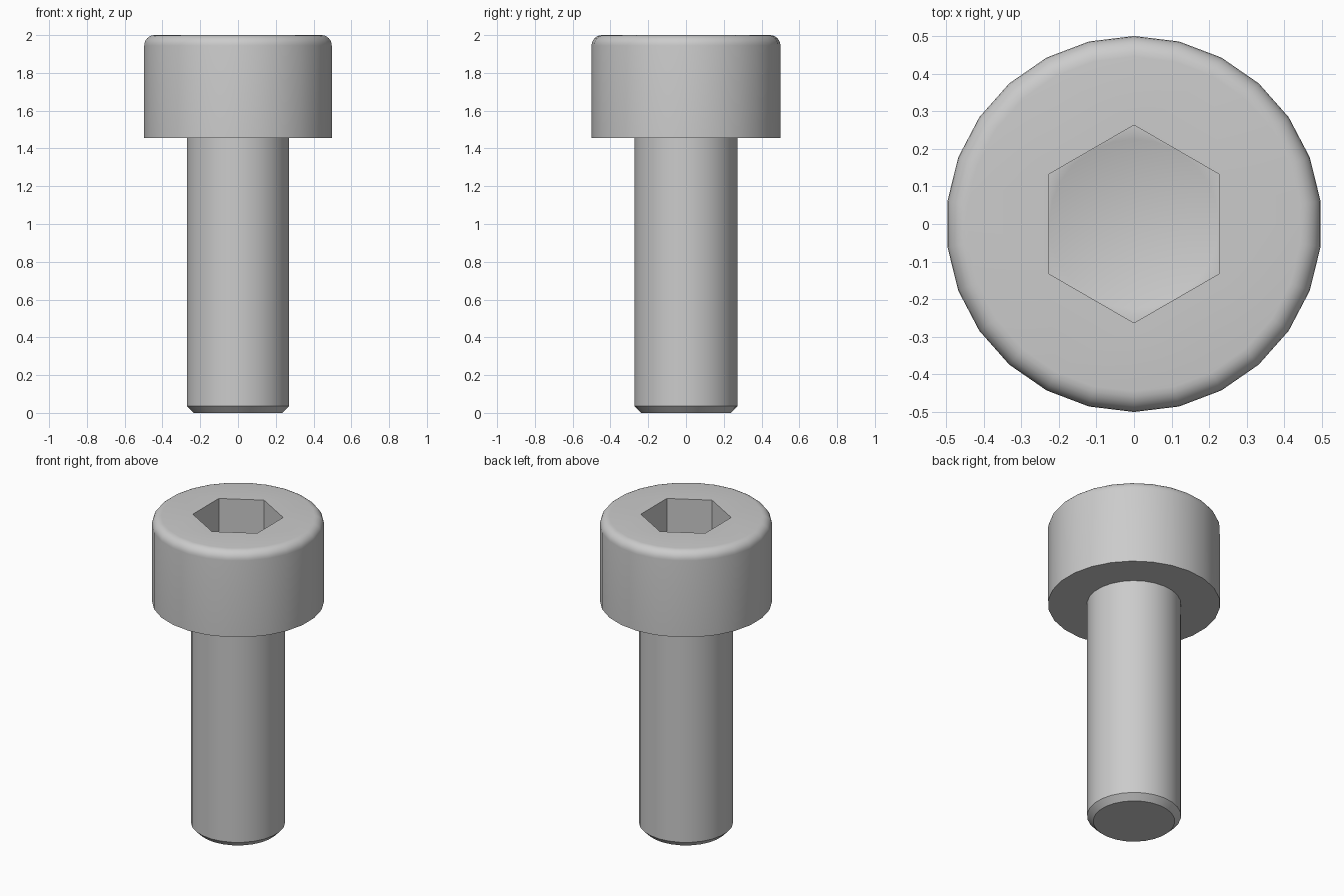
import bpy
import bmesh
from math import sin, cos, pi, radians

HEAD_R, SHANK_R, FILLET, CHAMFER = 0.5, 0.273, 0.055, 0.036
TOP, HEAD_BASE, FLOOR, CONE_TIP = 2.0, 1.455, 1.76, 1.63
HEX_R, DRILL_R = 0.263, 0.226
SEGMENTS = 26

old = bpy.data.objects.get("Cube")
if old:
    bpy.data.objects.remove(old, do_unlink=True)

steel = bpy.data.materials.new("Steel grey")
steel.use_nodes = True
colour = (0.6, 0.6, 0.6, 1)
steel.diffuse_color = colour
steel.node_tree.nodes["Principled BSDF"].inputs["Base Color"].default_value = colour

bm = bmesh.new()


def ring(radius, z, count):
    """Circle of vertices with one vertex on the y axis."""
    steps = [2 * pi * i / count for i in range(count)]
    return [bm.verts.new((radius * sin(a), radius * cos(a), z)) for a in steps]


def wall(low, high):
    """Quads between two rings of equal count."""
    for i in range(len(low)):
        j = (i + 1) % len(low)
        bm.faces.new((low[i], low[j], high[j], high[i]))


def loop_edges(loop):
    return [bm.edges.get((loop[i - 1], loop[i])) or bm.edges.new((loop[i - 1], loop[i]))
            for i in range(len(loop))]


def flat_between(outer, inner):
    """Flat upward face with a hole in it."""
    bmesh.ops.triangle_fill(bm, use_beauty=True, normal=(0, 0, 1),
                            edges=loop_edges(outer) + loop_edges(inner))


# Shank with chamfered tip, underside of the head, head side and rounded rim
profile = [(SHANK_R - CHAMFER, 0), (SHANK_R, CHAMFER),
           (SHANK_R, HEAD_BASE), (HEAD_R, HEAD_BASE)]
for k in range(7):
    a = k / 6 * pi / 2
    profile.append((HEAD_R - FILLET * (1 - cos(a)), TOP - FILLET * (1 - sin(a))))
rings = [ring(r, z, SEGMENTS) for r, z in profile]
for low, high in zip(rings, rings[1:]):
    wall(low, high)
bm.faces.new(rings[0])

# Hexagonal socket
hex_floor, hex_rim = ring(HEX_R, FLOOR, 6), ring(HEX_R, TOP, 6)
wall(hex_floor, hex_rim)
flat_between(rings[-1], hex_rim)

# Conical drill point at the bottom of the socket
drill = ring(DRILL_R, FLOOR, 24)
flat_between(hex_floor, drill)
tip = bm.verts.new((0, 0, CONE_TIP))
for i in range(len(drill)):
    bm.faces.new((drill[i - 1], drill[i], tip))

bmesh.ops.recalc_face_normals(bm, faces=bm.faces[:])
mesh = bpy.data.meshes.new("socket_head_screw")
bm.to_mesh(mesh)
bm.free()
mesh.materials.append(steel)

screw = bpy.data.objects.new("socket_head_screw", mesh)
bpy.context.collection.objects.link(screw)
bpy.ops.object.select_all(action='DESELECT')
screw.select_set(True)
bpy.context.view_layer.objects.active = screw
bpy.ops.object.shade_smooth_by_angle(angle=radians(35))
